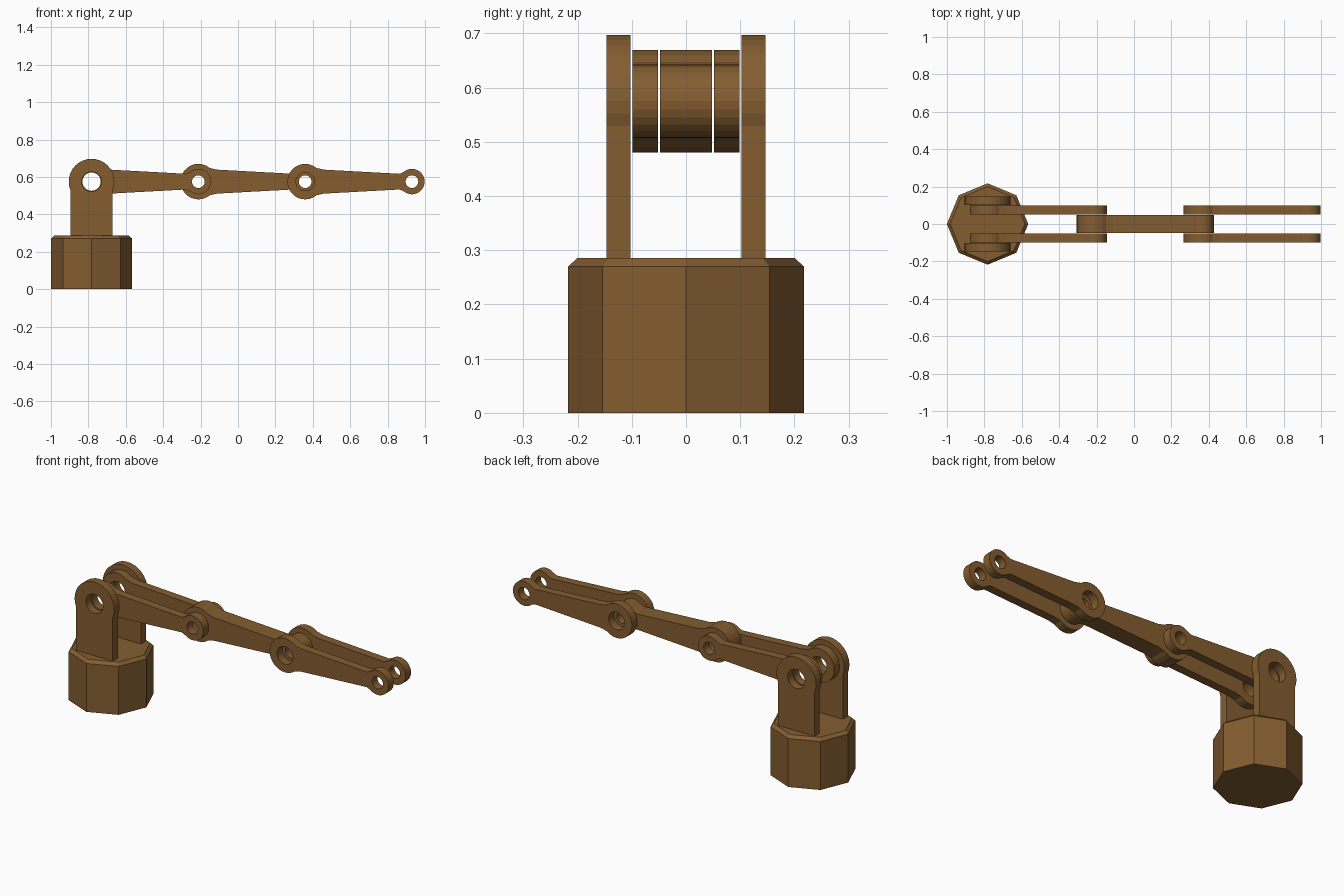
import bpy, bmesh
from math import sin, cos, pi, radians

if "Cube" in bpy.data.objects:
    bpy.data.objects.remove(bpy.data.objects["Cube"])

PIVOTS = (-0.783, -0.212, 0.359, 0.93)
PIVOT_Z = 0.575
STEP = 0.571

wood = bpy.data.materials.new("wood_brown")
wood.diffuse_color = (0.23, 0.11, 0.03, 1)
wood.use_nodes = True
wood.node_tree.nodes["Principled BSDF"].inputs["Base Color"].default_value = wood.diffuse_color


def arc(cx, r, a0, a1, n):
    return [(cx + r * cos(radians(a0 + (a1 - a0) * i / n)),
             r * sin(radians(a0 + (a1 - a0) * i / n))) for i in range(n + 1)]


def plate(name, outline, holes, x, y, thickness):
    """Flat plate in the XZ plane with round holes, centred on y."""
    cu = bpy.data.curves.new(name, 'CURVE')
    cu.dimensions = '2D'
    cu.fill_mode = 'BOTH'
    cu.extrude = thickness / 2
    loops = [outline] + [arc(hx, r, 0, 360, 24)[:-1] for hx, r in holes]
    for pts in loops:
        sp = cu.splines.new('POLY')
        sp.points.add(len(pts) - 1)
        for p, (px, pz) in zip(sp.points, pts):
            p.co = (px, pz, 0, 1)
        sp.use_cyclic_u = True
    tmp = bpy.data.objects.new(name + "_tmp", cu)
    bpy.context.collection.objects.link(tmp)
    bpy.context.view_layer.update()
    me = bpy.data.meshes.new_from_object(tmp)
    bpy.data.objects.remove(tmp)
    bm = bmesh.new()
    bm.from_mesh(me)
    bmesh.ops.remove_doubles(bm, verts=bm.verts, dist=1e-5)
    bmesh.ops.recalc_face_normals(bm, faces=bm.faces)
    for f in bm.faces:
        f.smooth = False
    bm.to_mesh(me)
    bm.free()
    me.materials.clear()
    me.materials.append(wood)
    ob = bpy.data.objects.new(name, me)
    ob.location = (x, y, PIVOT_Z)
    ob.rotation_euler = (pi / 2, 0, 0)
    bpy.context.collection.objects.link(ob)
    return ob


# Octagonal base with a chamfered top rim
bpy.ops.mesh.primitive_cylinder_add(vertices=8, radius=0.2175, depth=0.286,
                                    location=(PIVOTS[0], 0, 0.143),
                                    rotation=(0, 0, 0))
base = bpy.context.object
base.name = "base"
bm = bmesh.new()
bm.from_mesh(base.data)
rim = [e for e in bm.edges if all(v.co.z > 0 for v in e.verts)]
bmesh.ops.bevel(bm, geom=rim, offset=0.016, segments=1, affect='EDGES')
bm.to_mesh(base.data)
bm.free()
base.data.materials.append(wood)

# Outline of a tapered link: large eye at the origin, small eye at STEP
link_outline = ([(0.1, 0.064)] + arc(0, 0.095, 50, 310, 20) + [(0.1, -0.064)]
                + [(STEP - 0.066, -0.042)]
                + arc(STEP, 0.068, -130, 130, 20) + [(STEP - 0.066, 0.042)])
link_holes = [(0, 0.049), (STEP, 0.034)]

# Outline of a base bracket: straight legs under a round head
leg = PIVOT_Z - 0.282
bracket_outline = [(0.113, -leg)] + arc(0, 0.122, -22, 202, 20) + [(-0.113, -leg)]

# Paired brackets and outer links on both sides
for side, s in (("front", -1), ("back", 1)):
    plate("bracket_" + side, bracket_outline, [(0, 0.053)], PIVOTS[0], s * 0.1245, 0.045)
    plate("lower_link_" + side, link_outline, link_holes, PIVOTS[0], s * 0.0755, 0.047)
    plate("upper_link_" + side, link_outline, link_holes, PIVOTS[2], s * 0.0755, 0.047)

# Single thick middle link
plate("middle_link", link_outline, link_holes, PIVOTS[1], 0, 0.096)
